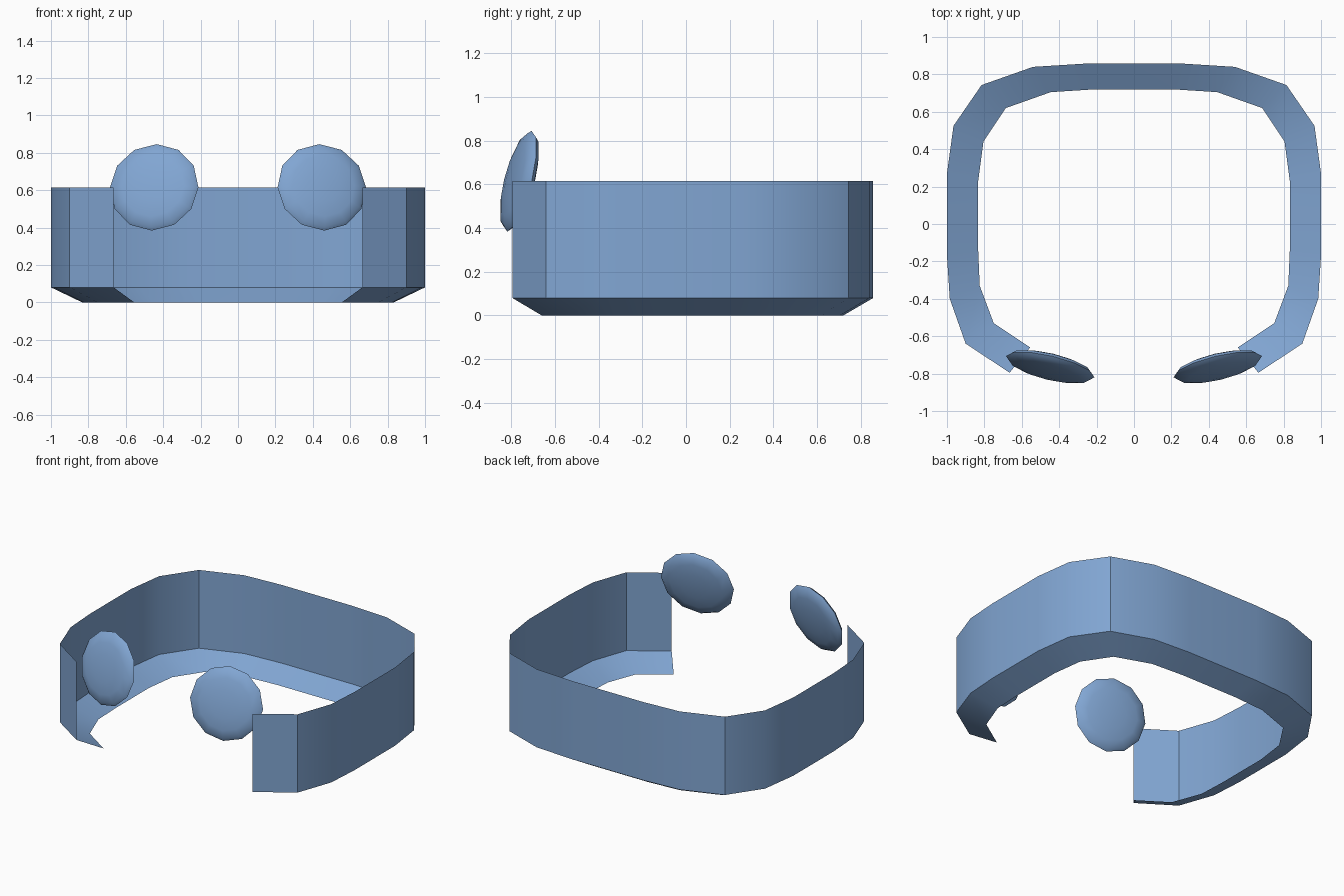
import bpy, bmesh, math
from mathutils import Vector, Matrix

cube = bpy.data.objects.get("Cube")
if cube:
    bpy.data.objects.remove(cube, do_unlink=True)

blue = bpy.data.materials.new("soft blue")
blue.use_nodes = True
COLOR = (0.22, 0.38, 0.65, 1)
blue.diffuse_color = COLOR
blue.node_tree.nodes["Principled BSDF"].inputs["Base Color"].default_value = COLOR


def finish(name, bm, angle):
    mesh = bpy.data.meshes.new(name)
    bm.to_mesh(mesh)
    bm.free()
    mesh.materials.append(blue)
    ob = bpy.data.objects.new(name, mesh)
    bpy.context.collection.objects.link(ob)
    bpy.ops.object.select_all(action='DESELECT')
    ob.select_set(True)
    bpy.context.view_layer.objects.active = ob
    bpy.ops.object.shade_smooth_by_angle(angle=math.radians(angle))
    return ob


# Half outlines in plan, from the open front end round to the back (+x side)
OUTER = [(0.665, -0.795), (0.90, -0.64), (0.985, -0.40), (1.0, -0.17), (1.0, 0.27),
         (0.965, 0.525), (0.815, 0.743), (0.54, 0.84), (0.27, 0.857)]
INNER = [(0.555, -0.66), (0.75, -0.53), (0.825, -0.33), (0.833, -0.14), (0.833, 0.23),
         (0.805, 0.44), (0.685, 0.62), (0.445, 0.705), (0.21, 0.72)]


def strip(name, rails):
    """Open surface between two mirrored rails, each a half outline and a height."""
    bm = bmesh.new()
    rows = []
    for half, z in rails:
        path = half + [(-x, y) for x, y in reversed(half)]
        rows.append([bm.verts.new((x, y, z)) for x, y in path])
    low, high = rows
    for i in range(len(low) - 1):
        bm.faces.new((low[i], low[i + 1], high[i + 1], high[i]))
    return finish(name, bm, 32)


# Upright wall and the sloping lip under it
strip("band_wall", [(OUTER, 0.08), (OUTER, 0.615)])
strip("band_lower_lip", [(INNER, 0.0), (OUTER, 0.08)])

# Flattened round pads at the front, turned outward and tilted up
for side, name in ((1, "left_pad"), (-1, "right_pad")):
    bm = bmesh.new()
    bmesh.ops.create_uvsphere(bm, u_segments=12, v_segments=8, radius=1)
    normal = Vector((0.24, -1, 0.255))
    turn = normal.to_track_quat('Z', 'Y').to_matrix().to_4x4()
    place = Matrix.Translation((0.448, -0.763, 0.615)) @ turn @ Matrix.Diagonal((0.243, 0.238, 0.045, 1))
    bmesh.ops.transform(bm, matrix=place, verts=bm.verts)
    if side < 0:
        bmesh.ops.scale(bm, vec=(-1, 1, 1), verts=bm.verts)
        bmesh.ops.reverse_faces(bm, faces=bm.faces)
    finish(name, bm, 40)
